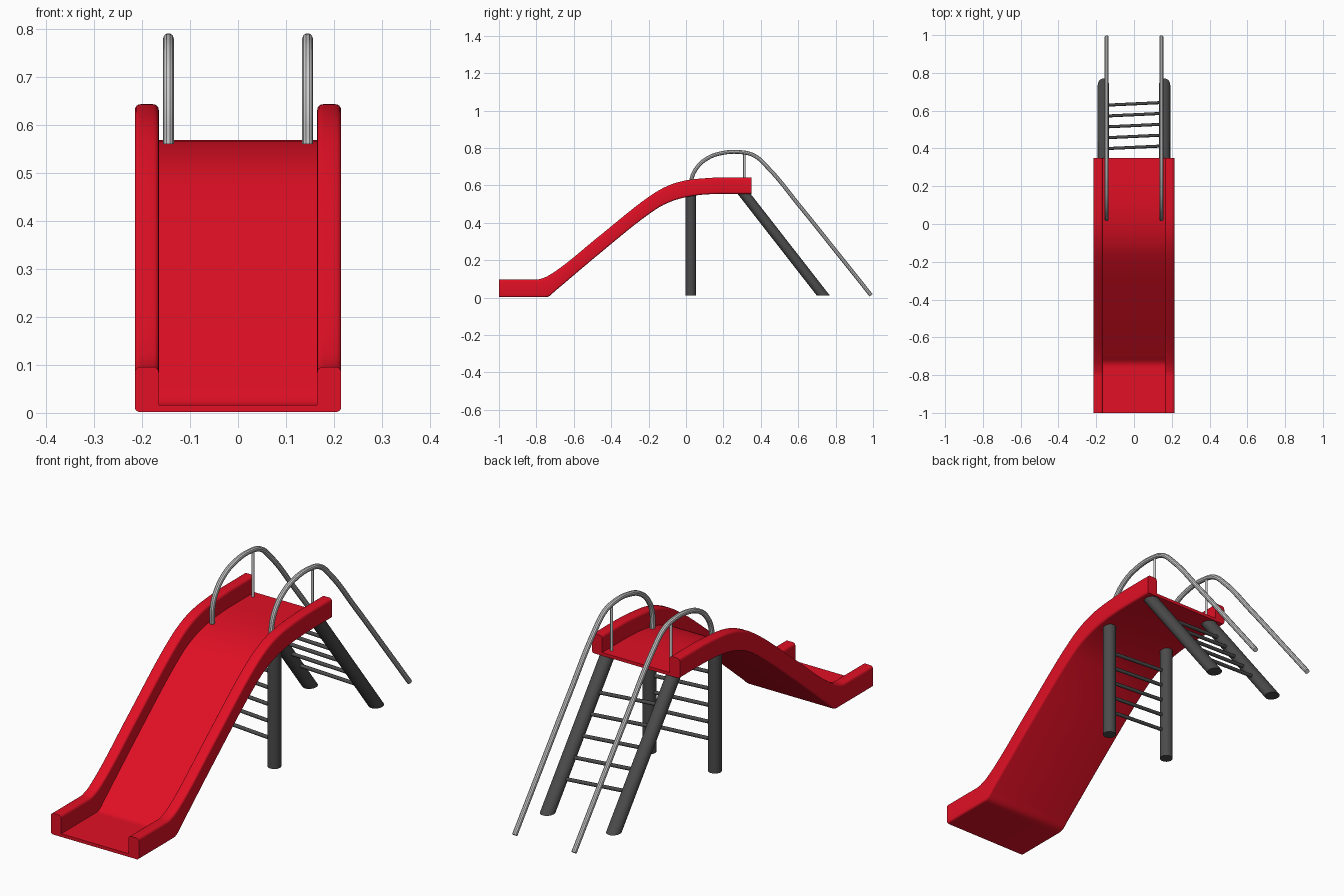
import bpy, bmesh, math
from mathutils import Vector

if "Cube" in bpy.data.objects:
    bpy.data.objects.remove(bpy.data.objects["Cube"])


def material(name, rgb):
    m = bpy.data.materials.new(name)
    m.diffuse_color = (*rgb, 1)
    m.use_nodes = True
    m.node_tree.nodes["Principled BSDF"].inputs["Base Color"].default_value = m.diffuse_color
    return m


RED = material("slide red", (0.75, 0.005, 0.018))
DARK = material("dark grey", (0.07, 0.07, 0.07))
STEEL = material("light grey", (0.6, 0.6, 0.6))


def finish(name, bm, mat, angle=35):
    bmesh.ops.recalc_face_normals(bm, faces=bm.faces)
    me = bpy.data.meshes.new(name)
    bm.to_mesh(me)
    bm.free()
    ob = bpy.data.objects.new(name, me)
    bpy.context.collection.objects.link(ob)
    me.materials.append(mat)
    smooth(ob, angle)
    return ob


def smooth(ob, angle=35):
    bpy.ops.object.select_all(action='DESELECT')
    bpy.context.view_layer.objects.active = ob
    ob.select_set(True)
    bpy.ops.object.shade_smooth_by_angle(angle=math.radians(angle))


def loft(name, rings, mat, angle=35):
    """Skin a list of equal closed rings and cap both ends."""
    bm = bmesh.new()
    vs = [[bm.verts.new(p) for p in r] for r in rings]
    n = len(vs[0])
    for a, b in zip(vs, vs[1:]):
        for i in range(n):
            j = (i + 1) % n
            bm.faces.new((a[i], a[j], b[j], b[i]))
    bm.faces.new(vs[0])
    bm.faces.new(vs[-1])
    return finish(name, bm, mat, angle)


def leg(name, bottom, top, rx, ry, n=24):
    """Post with level ends, leaning from bottom to top."""
    ring = [Vector((rx * math.cos(t), ry * math.sin(t), 0))
            for t in (2 * math.pi * i / n for i in range(n))]
    return loft(name, [[Vector(c) + p for p in ring] for c in (bottom, top)], DARK)


def rod(name, a, b, r, mat, n=12):
    """Round bar between two points."""
    a, b = Vector(a), Vector(b)
    q = (b - a).to_track_quat('Z', 'Y')
    ring = [q @ Vector((r * math.cos(t), r * math.sin(t), 0))
            for t in (2 * math.pi * i / n for i in range(n))]
    return loft(name, [[c + p for p in ring] for c in (a, b)], mat)


def curve_fit(pts):
    """Monotone cubic through (y, z) points."""
    d = [(b[1] - a[1]) / (b[0] - a[0]) for a, b in zip(pts, pts[1:])]
    m = [d[0]] + [2 * p * q / (p + q) if p * q > 0 else 0 for p, q in zip(d, d[1:])] + [d[-1]]

    def f(y):
        i = max(k for k in range(len(d)) if y >= pts[k][0] or k == 0)
        h = pts[i + 1][0] - pts[i][0]
        t = (y - pts[i][0]) / h
        return ((2*t**3 - 3*t*t + 1) * pts[i][1] + (t**3 - 2*t*t + t) * h * m[i]
                + (3*t*t - 2*t**3) * pts[i+1][1] + (t**3 - t*t) * h * m[i+1])
    return f


# Slide: U section swept along the underside and wall-top curves
under = curve_fit([(-1, .002), (-.75, .002), (-.735, .006), (-.7, .035), (-.465, .233), (-.2, .445),
                   (-.12, .496), (-.05, .524), (.02, .541), (.1, .551), (.2, .555), (.35, .555)])
rim = curve_fit([(-1, .096), (-.8, .096), (-.76, .106), (-.7, .14), (-.465, .328), (-.2, .538),
                 (-.12, .587), (-.05, .615), (.02, .630), (.1, .638), (.2, .643), (.35, .643)])


def arc(cx, cz, r, a0, a1, base, n=4):
    return [(cx + r * math.cos(math.radians(a0 + (a1 - a0) * i / n)),
             cz + r * math.sin(math.radians(a0 + (a1 - a0) * i / n)), base) for i in range(n + 1)]


half = ([(.165, .014, 0)] + arc(.177, -.012, .012, 180, 90, 1) + arc(.203, -.012, .012, 90, 0, 1)
        + arc(.205, .01, .01, 0, -90, 0))
section = half + [(-x, z, b) for x, z, b in reversed(half)]
ys = [-1, -.9] + [-.82 + .01 * i for i in range(15)] + [-.65 + .05 * i for i in range(8)] \
    + [-.28 + .02 * i for i in range(26)] + [.28, .35]
loft("slide", [[(x, y, z + (rim(y) if b else under(y))) for x, z, b in section] for y in ys], RED, 40)

# Supports and handrails, one set per side
rail_path = [(.027, .56), (.029, .63), (.055, .69), (.11, .742), (.19, .772), (.3, .777),
             (.365, .759), (.43, .703), (.61, .487), (.82, .225), (.99, .012)]
for s, side in ((-1, "left"), (1, "right")):
    leg(f"front_post_{side}", (s * .16, .026, .01), (s * .16, .026, .548), .028, .028)
    leg(f"ladder_leg_{side}", (s * .162, .735, .01), (s * .162, .308, .558), .03, .035)
    rod(f"handrail_strut_{side}", (s * .145, .312, .557), (s * .145, .312, .775), .006, STEEL)
    cu = bpy.data.curves.new(f"handrail_{side}", 'CURVE')
    cu.dimensions = '3D'
    cu.bevel_depth, cu.bevel_resolution, cu.resolution_u = .0112, 3, 8
    cu.use_fill_caps = True
    sp = cu.splines.new('BEZIER')
    sp.bezier_points.add(len(rail_path) - 1)
    for p, (y, z) in zip(sp.bezier_points, rail_path):
        p.co = (s * .145, y, z)
        p.handle_left_type = p.handle_right_type = 'AUTO'
    cu.materials.append(STEEL)
    ob = bpy.data.objects.new(f"handrail_{side}", cu)
    bpy.context.collection.objects.link(ob)
    bpy.ops.object.select_all(action='DESELECT')
    bpy.context.view_layer.objects.active = ob
    ob.select_set(True)
    bpy.ops.object.convert(target='MESH')
    smooth(bpy.context.object)

# Rungs: slightly tilted, on the ladder and between the front posts
for i in range(5):
    y = .406 + .0575 * i
    z = .01 + (.735 - y) * .548 / .427
    rod(f"ladder_rung_{i + 1}", (-.15, y - .007, z + .009), (.15, y + .007, z - .009), .008, DARK)
    rod(f"front_rung_{i + 1}", (-.15, .026, z + .009), (.15, .026, z - .009), .008, DARK)
